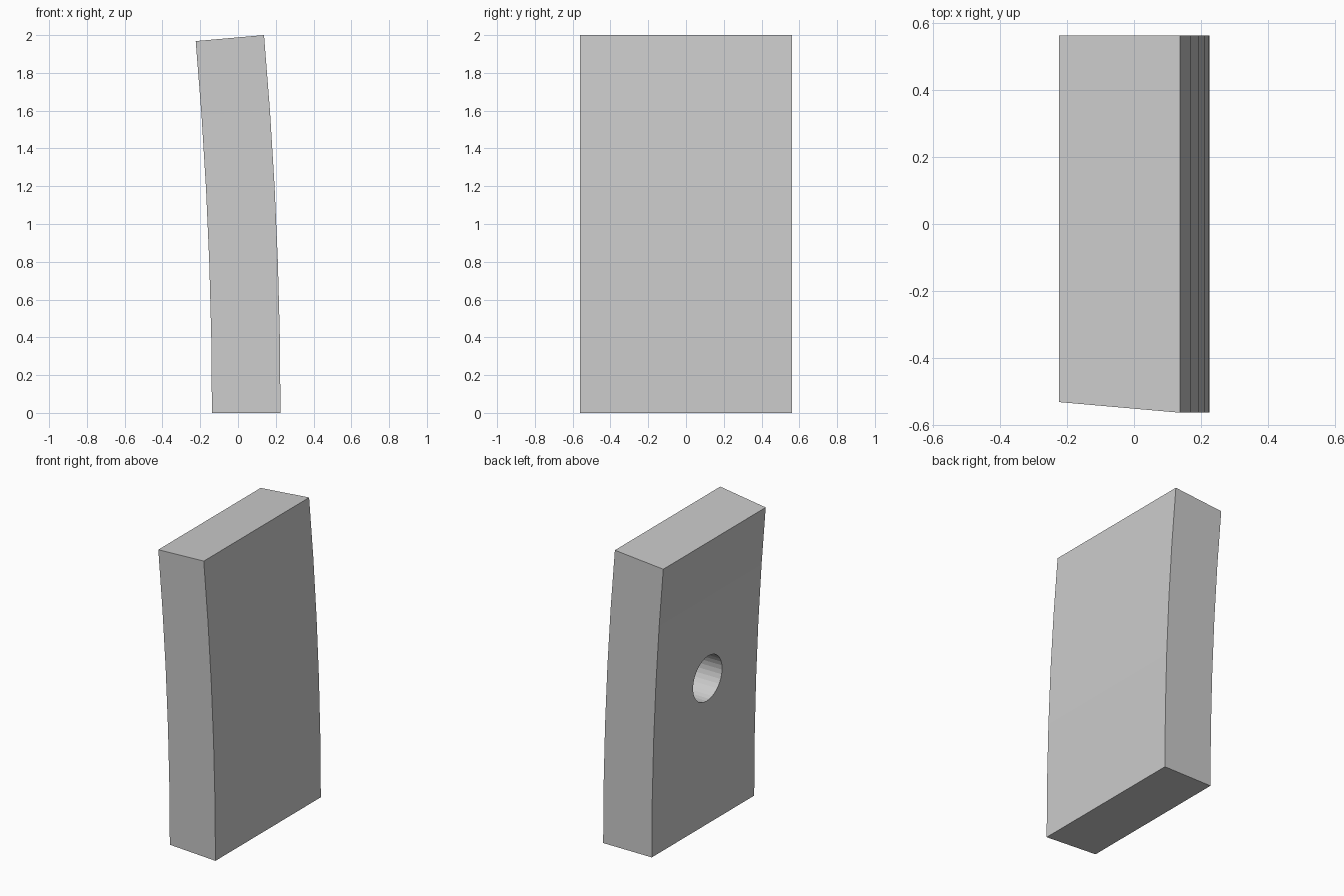
import bpy, bmesh
from math import sin, cos, radians, tan, pi

if "Cube" in bpy.data.objects:
    bpy.data.objects.remove(bpy.data.objects["Cube"])

ANGLE = radians(5)          # sweep of the arc and of the mitred end
OUTER = 2 / sin(ANGLE)      # outer radius, so the block is 2 tall
THICK = 0.363
HALF_W = 0.562
X_OUT = 0.225
STEPS = 5

# Curved block: a short arc of a thick ring with one mitred end
bm = bmesh.new()
rings = []
for i in range(STEPS + 1):
    a = ANGLE * i / STEPS
    ring = []
    for depth, y in ((0, -HALF_W), (0, HALF_W), (THICK, HALF_W),
                     (THICK, -HALF_W + THICK * tan(ANGLE))):
        r = OUTER - depth
        ring.append(bm.verts.new((X_OUT - OUTER + r * cos(a), y, r * sin(a))))
    rings.append(ring)
bm.faces.new(rings[0])
bm.faces.new(rings[-1])
for lo, hi in zip(rings, rings[1:]):
    for k in range(4):
        n = (k + 1) % 4
        bm.faces.new((lo[k], lo[n], hi[n], hi[k]))
bmesh.ops.recalc_face_normals(bm, faces=bm.faces)
mesh = bpy.data.meshes.new("curved_block")
bm.to_mesh(mesh)
bm.free()
block = bpy.data.objects.new("curved_block", mesh)
bpy.context.collection.objects.link(block)

# Blind round socket in the inner face, half the thickness deep
x_in = X_OUT - THICK - 0.022
floor_x = x_in + 0.183
length = 0.5
bpy.ops.mesh.primitive_cylinder_add(vertices=32, radius=0.155, depth=length,
                                    location=(floor_x - length / 2, 0, 1.0),
                                    rotation=(0, pi / 2, 0))
cutter = bpy.context.object
cutter.name = "socket_cutter"
cutter.hide_render = True
cutter.display_type = 'WIRE'

cut = block.modifiers.new("socket", 'BOOLEAN')
cut.operation = 'DIFFERENCE'
cut.solver = 'EXACT'
cut.object = cutter
